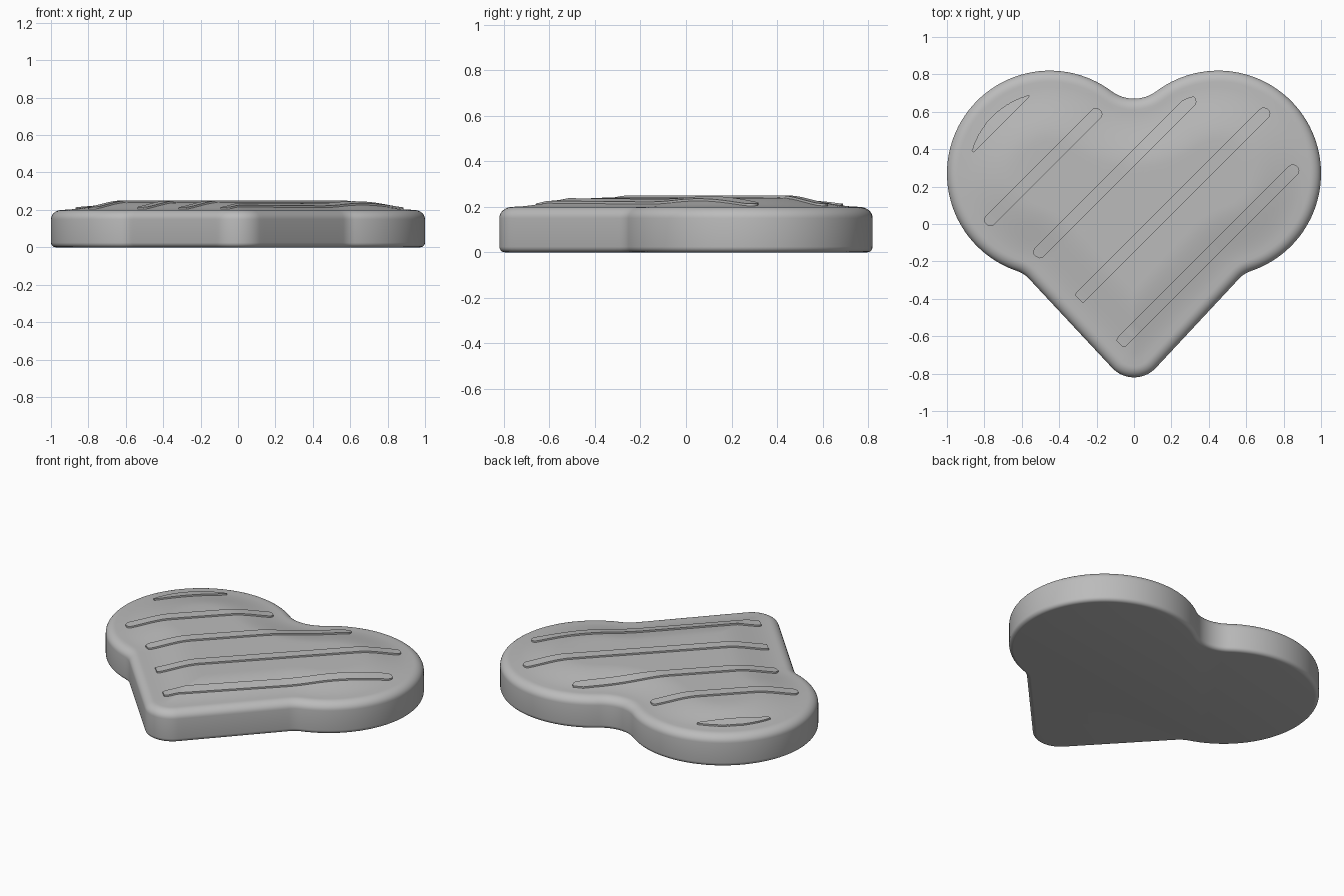
import bpy, math
from mathutils import Vector

cube = bpy.data.objects.get("Cube")
if cube:
    bpy.data.objects.remove(cube, do_unlink=True)

grey = bpy.data.materials.new("plain_grey")
grey.use_nodes = True
colour = (0.5, 0.5, 0.5, 1)
grey.diffuse_color = colour
grey.node_tree.nodes["Principled BSDF"].inputs["Base Color"].default_value = colour


def build(name, verts, faces):
    mesh = bpy.data.meshes.new(name)
    mesh.from_pydata(verts, [], faces)
    mesh.materials.append(grey)
    ob = bpy.data.objects.new(name, mesh)
    bpy.context.collection.objects.link(ob)
    bpy.ops.object.select_all(action='DESELECT')
    ob.select_set(True)
    bpy.context.view_layer.objects.active = ob
    bpy.ops.object.shade_smooth_by_angle(angle=math.radians(35))
    return ob


def direction(a):
    return Vector((math.cos(a), math.sin(a)))


def arc(centre, r, a0, a1, n):
    """Points with outward normals; a negative radius makes a hollow curve."""
    out = []
    for i in range(n + 1):
        d = direction(a0 + (a1 - a0) * i / n)
        out.append((centre + d * r, d))
    return out


# Heart outline, right half: tip, straight side, hollow, lobe, notch
lobe, lobe_r = Vector((0.45, 0.27)), 0.55
tip, tip_r = Vector((0, -0.66)), 0.16
hollow_r, notch_r = 0.15, 0.2
notch = Vector((0, 0.87))
side_angle = math.radians(-43)
normal, along = direction(side_angle), direction(side_angle + math.pi / 2)
start = tip + normal * (tip_r + hollow_r)
q = start - lobe
b = q.dot(along)
t = -b - math.sqrt(b * b - q.length_squared + (lobe_r + hollow_r) ** 2)
hollow = start + along * t
to_hollow, to_notch = hollow - lobe, notch - lobe
a_low = math.atan2(to_hollow.y, to_hollow.x)
a_high = math.atan2(to_notch.y, to_notch.x)

half = arc(tip, tip_r, -math.pi / 2, side_angle, 10)
side_start = half[-1][0]
half += [(side_start + along * t * i / 20, normal) for i in range(1, 20)]
half += arc(hollow, -hollow_r, side_angle, a_low, 8)
half += arc(lobe, lobe_r, a_low, a_high, 60)[1:]
half += arc(notch, -notch_r, a_high, math.pi / 2, 10)[1:]
flip = lambda v: Vector((-v.x, v.y))
outline = half + [(flip(p), flip(n)) for p, n in reversed(half[1:-1])]
count = len(outline)


def inset(p):
    return min((p - o).length_squared for o, _ in outline) ** 0.5


RIM, EDGE, DOME = 0.2, 0.06, 0.04


def surface(p):
    k = max(0, min(1, (inset(p) - EDGE) / 0.31))
    return RIM + DOME * k * k * (3 - 2 * k)


# Heart body: rounded bottom edge, wall, rounded top edge, domed top
profile = []
for i in range(6):
    a = i / 5 * math.pi / 2
    profile.append((0.025 * (1 - math.sin(a)), 0.025 * (1 - math.cos(a))))
for i in range(9):
    a = i / 8 * math.pi / 2
    profile.append((EDGE * (1 - math.cos(a)), RIM - 0.05 * (1 - math.sin(a))))
verts = []
for d, z in profile:
    verts += [(*(p - n * d), z) for p, n in outline]
middle = Vector((0, 0.1))
steps = 24
for k in range(1, steps):
    for p, n in outline:
        v = (p - n * EDGE).lerp(middle, k / steps)
        verts.append((*v, surface(v)))
rings = len(verts) // count
verts.append((*middle, surface(middle)))
faces = [tuple(reversed(range(count)))]
for r in range(rings):
    for i in range(count):
        j = (i + 1) % count
        lo, hi = r * count, (r + 1) * count
        if r < rings - 1:
            faces.append((lo + i, lo + j, hi + j, hi + i))
        else:
            faces.append((lo + i, lo + j, len(verts) - 1))
build("heart_body", verts, faces)

# Raised diagonal stripes that follow the dome and stop short of the rim
HALF, MARGIN, RAISE = 0.033, 0.115, 0.01
run, across = Vector((1, 1)).normalized(), Vector((-1, 1)).normalized()


def reach(centre, sign, w):
    while w > -HALF and inset(centre + across * sign * w) < MARGIN:
        w -= 0.003
    return w


def stripe(name, offset, s0, s1):
    begin = Vector((s0 + offset, s0 - offset)) / 2
    length = (s1 - s0) / math.sqrt(2)
    n = int(length / 0.008)
    verts = []
    for i in range(n + 1):
        x = length * i / n
        e = min(x, length - x, HALF - 0.002) + 0.002
        w = math.sqrt(HALF ** 2 - (HALF - e) ** 2)
        c = begin + run * x
        left, right = reach(c, 1, w), reach(c, -1, w)
        if left + right < 0.004:
            continue
        a, b = c + across * left, c - across * right
        za, zb = surface(a), surface(b)
        verts += [(*a, za - 0.02), (*b, zb - 0.02),
                  (*b, zb + RAISE), (*a, za + RAISE)]
    faces = [(3, 2, 1, 0), tuple(range(len(verts) - 4, len(verts)))]
    for k in range(0, len(verts) - 4, 4):
        for i in range(4):
            j = (i + 1) % 4
            faces.append((k + i, k + j, k + 4 + j, k + 4 + i))
    build(name, verts, faces)


stripes = [(-1.285, -0.5, 0.15), (-0.79, -0.79, 0.43), (-0.355, -0.70, 1.0),
           (0.105, -0.72, 1.33), (0.565, -0.73, 1.18)]
for i, spec in enumerate(stripes):
    stripe(f"raised_stripe_{i + 1}", *spec)
